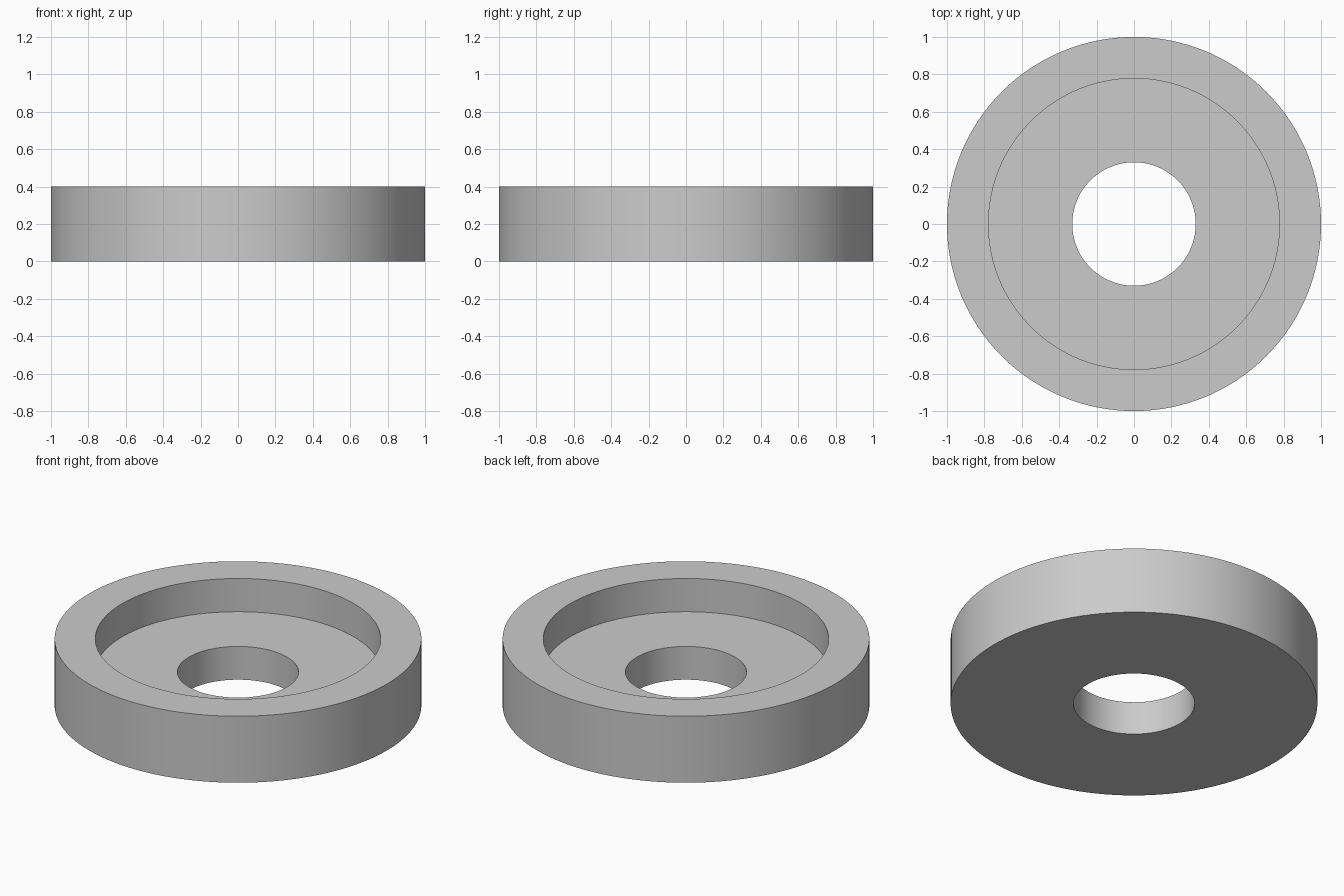
import bpy
import bmesh
import math

SEGMENTS = 128

cube = bpy.data.objects.get("Cube")
if cube:
    bpy.data.objects.remove(cube, do_unlink=True)

# Plain grey material
grey = bpy.data.materials.new("plain_grey")
grey.use_nodes = True
colour = (0.6, 0.6, 0.6, 1)
grey.diffuse_color = colour
grey.node_tree.nodes["Principled BSDF"].inputs["Base Color"].default_value = colour

# Closed cross-section (radius, height): outer wall, rim, recess, centre hole
profile = [(1, 0), (1, 0.4), (0.778, 0.4), (0.778, 0.2), (0.33, 0.2), (0.33, 0)]

# Revolve the cross-section around the vertical axis
bm = bmesh.new()
verts = [bm.verts.new((r, 0, z)) for r, z in profile]
edges = [bm.edges.new((a, b)) for a, b in zip(verts, verts[1:] + verts[:1])]
bmesh.ops.spin(bm, geom=verts + edges, cent=(0, 0, 0), axis=(0, 0, 1),
               angle=math.tau, steps=SEGMENTS, use_merge=True)
bmesh.ops.remove_doubles(bm, verts=bm.verts[:], dist=0.0001)
bmesh.ops.recalc_face_normals(bm, faces=bm.faces[:])

mesh = bpy.data.meshes.new("recessed_ring")
bm.to_mesh(mesh)
bm.free()
mesh.materials.append(grey)
ring = bpy.data.objects.new("recessed_ring", mesh)
bpy.context.collection.objects.link(ring)

# Smooth walls with sharp rims
bpy.ops.object.select_all(action="DESELECT")
ring.select_set(True)
bpy.context.view_layer.objects.active = ring
bpy.ops.object.shade_smooth_by_angle(angle=math.radians(30))
